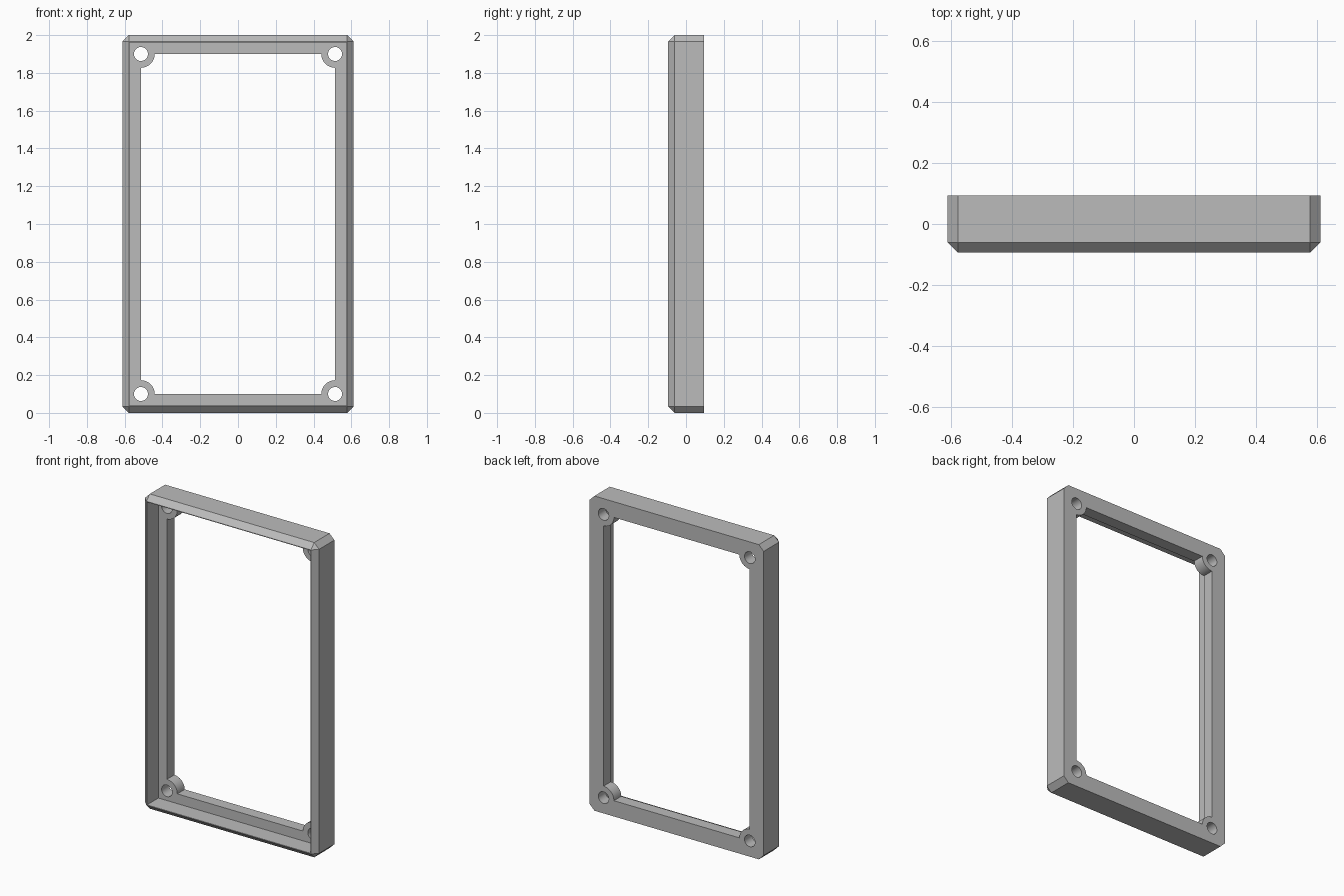
import bpy, bmesh, math

cube = bpy.data.objects.get("Cube")
if cube:
    bpy.data.objects.remove(cube, do_unlink=True)

# Main sizes
W, H = 0.612, 1.0            # outer half width and half height
CH = 0.034                   # chamfer
CAV = 0.038                  # inset of the front recess from the outer edge
OX, OZ = 0.514, 0.90         # half size of the opening, also the screw positions
BACK, FRONT, LEDGE = 0.094, -0.094, 0.02
BOSS_R, HOLE_R = 0.073, 0.037

grey = bpy.data.materials.new("grey")
grey.use_nodes = True
colour = (0.5, 0.5, 0.5, 1.0)
grey.diffuse_color = colour
grey.node_tree.nodes["Principled BSDF"].inputs["Base Color"].default_value = colour

bm = bmesh.new()
CORNERS = [(1, 1), (-1, 1), (-1, -1), (1, -1)]


def ring(points, y):
    """Closed loop of vertices at depth y."""
    return [bm.verts.new((x, y, z + H)) for x, z in points]


def bridge(a, b):
    """Quads joining two rings of equal length."""
    n = len(a)
    for i in range(n):
        j = (i + 1) % n
        bm.faces.new((a[i], a[j], b[j], b[i]))


def fill(rings):
    """Flat face region bounded by the first ring, with the rest as holes."""
    edges = []
    for r in rings:
        for i, v in enumerate(r):
            w = r[(i + 1) % len(r)]
            edges.append(bm.edges.get((v, w)) or bm.edges.new((v, w)))
    bmesh.ops.triangle_fill(bm, edges=edges, use_beauty=True)


def rectangle(w, h):
    return [(sx * w, sz * h) for sx, sz in CORNERS]


# Outer outline with cut corners, and opening outline with rounded bosses
octagon, opening = [], []
for k, (sx, sz) in enumerate(CORNERS):
    pair = [(sx * W, sz * (H - CH)), (sx * (W - CH), sz * H)]
    octagon += pair if k % 2 == 0 else pair[::-1]
    start = 1.5 * math.pi + k * math.pi / 2
    for i in range(13):
        a = start - i * math.pi / 24
        opening.append((sx * OX + BOSS_R * math.cos(a),
                        sz * OZ + BOSS_R * math.sin(a)))

# Outer wall, then the front chamfer narrowing to a square-cornered rim
outer_back = ring(octagon, BACK)
outer_front = ring(octagon, -0.06)
rim = ring(rectangle(W - CH, H - CH), FRONT)
bridge(outer_back, outer_front)
for k in range(4):
    j = (k + 1) % 4
    bm.faces.new((outer_front[2 * k], outer_front[2 * k + 1], rim[k]))
    bm.faces.new((outer_front[2 * k + 1], outer_front[2 * j], rim[j], rim[k]))

# Thin front lip and walls of the front recess
lip = ring(rectangle(W - CAV, H - CAV), FRONT)
recess = ring(rectangle(W - CAV, H - CAV), LEDGE)
bridge(rim, lip)
bridge(lip, recess)

# Opening and screw holes through the ledge
ledge_rings, back_rings = [recess], [outer_back]
holes = [[(sx * OX + HOLE_R * math.cos(i * math.pi / 16),
           sz * OZ + HOLE_R * math.sin(i * math.pi / 16)) for i in range(32)]
         for sx, sz in CORNERS]
for outline in [opening] + holes:
    a, b = ring(outline, LEDGE), ring(outline, BACK)
    bridge(a, b)
    ledge_rings.append(a)
    back_rings.append(b)
fill(ledge_rings)
fill(back_rings)
bmesh.ops.recalc_face_normals(bm, faces=bm.faces[:])

mesh = bpy.data.meshes.new("bezel_frame")
bm.to_mesh(mesh)
bm.free()
mesh.materials.append(grey)
frame = bpy.data.objects.new("bezel_frame", mesh)
bpy.context.scene.collection.objects.link(frame)

# Smooth the round bosses and holes, keep the other edges sharp
bpy.ops.object.select_all(action='DESELECT')
frame.select_set(True)
bpy.context.view_layer.objects.active = frame
bpy.ops.object.shade_smooth_by_angle(angle=math.radians(30))
